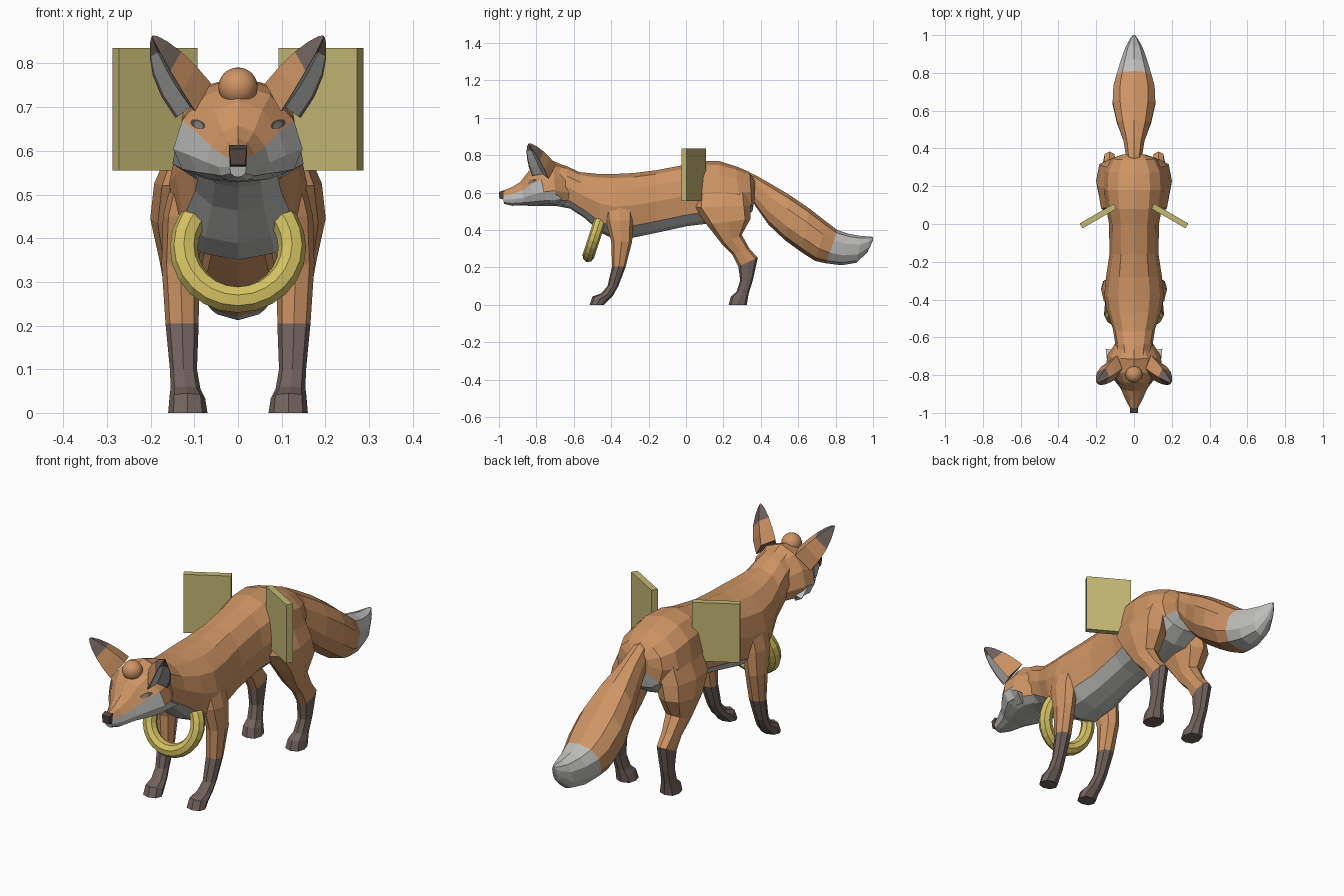
import bpy, bmesh, math
from mathutils import Vector
from mathutils.bvhtree import BVHTree

if "Cube" in bpy.data.objects:
    bpy.data.objects.remove(bpy.data.objects["Cube"])


def paint(name, *rgb):
    m = bpy.data.materials.new(name)
    m.diffuse_color = [((c / 255 + 0.055) / 1.055) ** 2.4 for c in rgb] + [1]
    m.use_nodes = True
    m.node_tree.nodes["Principled BSDF"].inputs["Base Color"].default_value = m.diffuse_color
    return m


FUR = paint("orange_fur", 206, 148, 100)
WHITE = paint("pale_fur", 192, 192, 190)
DARK = paint("dark_fur", 114, 99, 94)
NOSE = paint("nose_brown", 84, 70, 66)
EYE = paint("eye_grey", 125, 122, 120)
GOLD = paint("gold", 212, 194, 98)
PLATE = paint("dull_gold", 196, 183, 116)


def finish(name, bm, mats, smooth=False):
    bmesh.ops.recalc_face_normals(bm, faces=bm.faces)
    for f in bm.faces:
        f.smooth = smooth
    me = bpy.data.meshes.new(name)
    bm.to_mesh(me)
    bm.free()
    for m in mats:
        me.materials.append(m)
    ob = bpy.data.objects.new(name, me)
    bpy.context.collection.objects.link(ob)
    return ob


def skin(name, rings, mats, rule):
    """Join rings of points; rule(ring, segment) gives the material index."""
    bm = bmesh.new()
    vs = [[bm.verts.new(p) for p in r] for r in rings]
    n = len(vs[0])
    for k in range(len(vs) - 1):
        for j in range(n):
            i = (j + 1) % n
            f = bm.faces.new((vs[k][j], vs[k][i], vs[k + 1][i], vs[k + 1][j]))
            f.material_index = rule(k, j)
    bm.faces.new(vs[0]).material_index = rule(0, n // 2)
    bm.faces.new(vs[-1]).material_index = rule(len(vs) - 2, 0)
    return finish(name, bm, mats)


def power(v, e):
    return math.copysign(abs(v) ** e, v) if abs(v) > 1e-6 else 0.0


def loft(name, rows, mats, rule, n=12, xs=0.0, bias=0.0, e=1.0, low=None):
    """Rows: y,z of one rim point, y,z of the opposite one, half width, optional x centre."""
    rings = []
    for row in rows:
        ya, za, yb, zb, hw = row[:5]
        xc = xs * row[5] if len(row) > 5 else 0
        ring = []
        for j in range(n):
            a = math.tau * j / n
            c = math.cos(a)
            t = power(c, low if low and c < 0 else e) + bias * math.sin(a) ** 2
            ring.append((xc + hw * power(math.sin(a), e),
                         (ya + yb) / 2 + t * (ya - yb) / 2,
                         (za + zb) / 2 + t * (za - zb) / 2))
        rings.append(ring)
    return skin(name, rings, mats, rule)


def hull(name, pts, mat):
    bm = bmesh.new()
    for p in pts:
        bm.verts.new(p)
    bmesh.ops.convex_hull(bm, input=bm.verts)
    return finish(name, bm, [mat])


# torso with pale throat and belly strip
loft("body", [
    (-.71, .765, -.70, .53, .09), (-.64, .743, -.62, .515, .10),
    (-.57, .71, -.54, .463, .112), (-.47, .70, -.46, .388, .143),
    (-.38, .70, -.38, .35, .158), (-.28, .705, -.28, .36, .148),
    (-.16, .72, -.16, .385, .13), (0, .75, 0, .42, .132),
    (.08, .77, .08, .43, .147), (.18, .768, .18, .44, .16),
    (.27, .74, .29, .45, .155), (.34, .71, .355, .50, .12),
    (.37, .67, .365, .56, .06)],
    [FUR, WHITE], lambda k, j: int(4 <= j <= 7), e=.92, low=.66)

# tail with pale tip
loft("tail", [
    (.30, .71, .34, .58, .03), (.36, .70, .37, .53, .045),
    (.44, .655, .44, .43, .058), (.55, .59, .53, .345, .095),
    (.66, .515, .62, .28, .118), (.75, .445, .69, .235, .114),
    (.81, .40, .75, .222, .097), (.87, .38, .83, .212, .076),
    (.94, .368, .91, .225, .05), (.985, .366, .97, .28, .022),
    (1.0, .362, 1.0, .345, .005)],
    [FUR, WHITE], lambda k, j: int(k >= 6), n=10, e=.85)

# head: widest low down, with pale muzzle and cheeks
head = loft("head", [
    (-.988, .607, -.972, .54, .019), (-.93, .63, -.93, .53, .045),
    (-.885, .658, -.86, .531, .072), (-.843, .713, -.81, .528, .110),
    (-.79, .752, -.745, .53, .148), (-.715, .772, -.69, .53, .142),
    (-.62, .732, -.62, .53, .092)],
    [FUR, WHITE], lambda k, j: int((2 <= j <= 9) if k < 4 else
                                   (3 <= j <= 8) if k == 4 else (4 <= j <= 7)),
    bias=-0.33)
hull("nose", [(s * x, y, z) for s in (-1, 1) for x, y, z in (
    (.02, -1, .604), (.016, -.998, .568), (.021, -.974, .613), (.019, -.976, .564))], NOSE)

# eyes are thin plates laid on the head surface
bm = bmesh.new()
bm.from_mesh(head.data)
tree = BVHTree.FromBMesh(bm)
bm.free()


def eye_patch(name, s, cx, cz, rx, rz, lift, mat):
    pts = []
    for i in range(9):
        a = math.tau * i / 8
        r = 0 if i == 8 else 1
        x = s * (cx + r * rx * math.cos(a))
        z = cz + r * (rz * math.sin(a) + 0.25 * rx * math.cos(a))
        hit = tree.ray_cast(Vector((x, -2, z)), Vector((0, 1, 0)))[0]
        pts.append(Vector((x, (hit.y if hit else -.8) - lift, z)))
    bm = bmesh.new()
    vs = [bm.verts.new(p) for p in pts]
    for i in range(8):
        f = (vs[8], vs[i], vs[(i + 1) % 8])
        bm.faces.new(f if s > 0 else f[::-1])
    ob = finish(name, bm, [mat])
    if ob.data.polygons[0].normal.y > 0:
        ob.data.flip_normals()


# ears: orange back, dark tip and rim, pale hollow opening outwards
def ear(name, s):
    def v(x, y, z):
        return Vector((s * x, y, z))
    front, outer = v(.098, -.822, .69), v(.143, -.735, .675)
    back, inner = v(.09, -.695, .748), v(.062, -.765, .755)
    mid = (front + outer + back + inner) / 4
    tip = v(.196, -.840, .862)
    rings = []
    for t, w in ((0, 1), (.3, .88), (.58, .68), (.8, .44), (.95, .2), (1, .06)):
        c = mid.lerp(tip, t)
        f, o, b, i = (c + (p - mid) * w for p in (front, outer, back, inner))
        o += v(.010, .008, 0) * math.sin(math.pi * t)
        hollow = ((f + o) / 2).lerp((b + i) / 2, .25)
        rings.append([f, f.lerp(hollow, .16), hollow, o.lerp(hollow, .16), o, b, i])

    def rule(k, j):
        if j in (1, 2):
            return 1 if k < 3 else 2
        return 2 if k >= 2 or j in (0, 3) else 0
    skin(name, rings, [FUR, WHITE, DARK], rule)


for side, s in (("left", 1), ("right", -1)):
    ear(side + "_ear", s)
    eye_patch(side + "_eye_rim", s, .092, .661, .018, .011, .003, NOSE)
    eye_patch(side + "_eye", s, .090, .659, .011, .008, .006, EYE)
    # cheek ruff
    hull(side + "_cheek_tuft", [(s * x, y, z) for x, y, z in (
        (.11, -.78, .60), (.10, -.76, .545), (.142, -.735, .615),
        (.095, -.69, .535), (.150, -.66, .570), (.09, -.67, .575))], WHITE)
    # legs with dark stockings and paws
    loft(side + "_front_leg", [
        (-.44, .58, -.28, .58, .042, .098), (-.43, .45, -.28, .45, .047, .125),
        (-.40, .34, -.288, .34, .043, .132), (-.395, .205, -.322, .205, .038, .128),
        (-.42, .10, -.362, .10, .031, .125), (-.455, .06, -.39, .05, .034, .12),
        (-.50, .045, -.42, .02, .041, .116), (-.515, 0, -.44, 0, .045, .115)],
        [FUR, DARK], lambda k, j: int(k >= 3), n=8, xs=s, e=.9)
    loft(side + "_hind_leg", [
        (.09, .70, .31, .69, .045, .075), (.055, .61, .335, .61, .055, .10),
        (.045, .52, .345, .53, .075, .117), (.11, .43, .345, .46, .071, .13),
        (.192, .325, .298, .375, .050, .13), (.248, .268, .34, .30, .038, .13),
        (.28, .205, .384, .252, .033, .13), (.29, .13, .357, .13, .028, .128),
        (.27, .07, .335, .06, .031, .122), (.24, .045, .33, .03, .039, .118),
        (.228, 0, .325, 0, .044, .115)],
        [FUR, DARK], lambda k, j: int(k >= 6), n=8, xs=s, e=.8)
    # slanted panel beside the back
    bpy.ops.mesh.primitive_cube_add(size=1, location=(s * .19, .042, .695),
                                    rotation=(0, 0, -s * math.radians(30)))
    panel = bpy.context.object
    panel.name = side + "_panel"
    panel.scale = (.208, .03, .28)
    panel.data.materials.append(PLATE)

# collar ring
bpy.ops.mesh.primitive_torus_add(major_segments=24, minor_segments=8,
                                 major_radius=.124, minor_radius=.032,
                                 location=(0, -.484, .378),
                                 rotation=(math.radians(90 - 18), 0, 0))
bpy.context.object.name = "collar_ring"
bpy.context.object.data.materials.append(GOLD)

# ball on the forehead
bpy.ops.mesh.primitive_uv_sphere_add(segments=20, ring_count=12, radius=.045,
                                     location=(0, -.797, .746))
bpy.context.object.name = "forehead_ball"
bpy.context.object.data.materials.append(FUR)
bpy.ops.object.shade_smooth()
